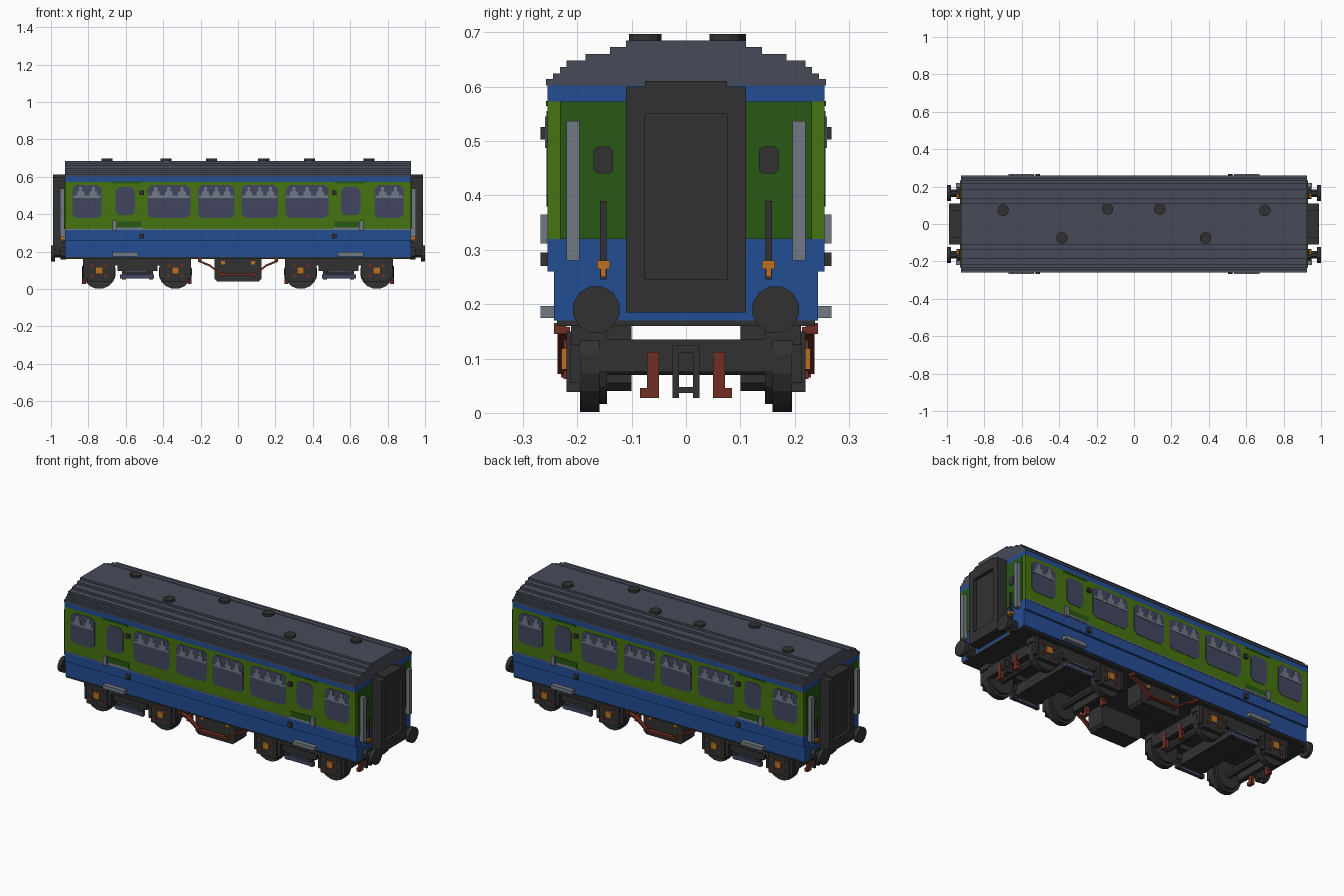
import bpy, bmesh, math
from mathutils import Matrix

if "Cube" in bpy.data.objects:
    bpy.data.objects.remove(bpy.data.objects["Cube"])


def material(name, rgb):
    lin = [((c / 255 + 0.055) / 1.055) ** 2.4 if c > 10 else c / 255 / 12.92 for c in rgb]
    m = bpy.data.materials.new(name)
    m.use_nodes = True
    m.diffuse_color = (*lin, 1)
    m.node_tree.nodes["Principled BSDF"].inputs["Base Color"].default_value = (*lin, 1)
    return m


BLUE = material("blue", (36, 77, 148))
GREEN = material("green", (70, 116, 16))
DARK_GREEN = material("dark green", (40, 88, 19))
ROOF = material("roof grey", (71, 75, 89))
BLACK = material("black", (49, 49, 49))
LIGHT = material("light grey", (114, 122, 133))
GLASS = material("glass", (66, 70, 95))
RED = material("rust red", (112, 47, 35))
ORANGE = material("orange", (184, 112, 36))


def finish(name, bm, mat):
    bmesh.ops.recalc_face_normals(bm, faces=bm.faces)
    me = bpy.data.meshes.new(name)
    bm.to_mesh(me)
    bm.free()
    me.materials.append(mat)
    ob = bpy.data.objects.new(name, me)
    bpy.context.collection.objects.link(ob)
    return ob


def add_box(bm, x0, x1, y0, y1, z0, z1):
    m = Matrix.Translation(((x0 + x1) / 2, (y0 + y1) / 2, (z0 + z1) / 2))
    m = m @ Matrix.Diagonal((abs(x1 - x0), abs(y1 - y0), abs(z1 - z0), 1))
    bmesh.ops.create_cube(bm, size=1, matrix=m)


def boxes(name, mat, items, sx=(1,), sy=(1,)):
    """Boxes (x0,x1,y0,y1,z0,z1), repeated for each x and y sign."""
    bm = bmesh.new()
    for x0, x1, y0, y1, z0, z1 in items:
        for a in sx:
            for b in sy:
                add_box(bm, a * x0, a * x1, b * y0, b * y1, z0, z1)
    return finish(name, bm, mat)


def add_prism(bm, pts, axis, d0, d1):
    """Extrude a closed outline along x, y or z between d0 and d1."""
    put = {"x": lambda u, v, d: (d, u, v), "y": lambda u, v, d: (u, d, v),
           "z": lambda u, v, d: (u, v, d)}[axis]
    lo = [bm.verts.new(put(u, v, d0)) for u, v in pts]
    hi = [bm.verts.new(put(u, v, d1)) for u, v in pts]
    bm.faces.new(lo)
    bm.faces.new(hi[::-1])
    n = len(pts)
    for i in range(n):
        bm.faces.new((lo[i], lo[(i + 1) % n], hi[(i + 1) % n], hi[i]))


def chamfered(u0, u1, v0, v1, c):
    return [(u0 + c, v0), (u1 - c, v0), (u1, v0 + c), (u1, v1 - c),
            (u1 - c, v1), (u0 + c, v1), (u0, v1 - c), (u0, v0 + c)]


def circle(u, v, r, n=16):
    return [(u + r * math.cos(math.tau * (i + .5) / n), v + r * math.sin(math.tau * (i + .5) / n))
            for i in range(n)]


PM = (1, -1)
L, W = 0.925, 0.255

# Body shell in colour bands
boxes("lower_body", BLUE, [(-L, L, -.243, .243, .17, .26), (-L, L, -W, W, .26, .32)])
boxes("green_band", GREEN, [(-L, L, -W, W, .32, .573)])
boxes("cantrail", BLUE, [(-L, L, -W, W, .573, .602)])
boxes("waist_line", LIGHT, [(-L, L, W, W + .002, .315, .321)], sy=PM)
boxes("floor", BLACK, [(-L, L, -.237, .237, .16, .17)])

# Stepped roof
steps = [(.258, .602), (.258, .614), (.245, .614), (.245, .624), (.232, .624), (.232, .636),
         (.22, .636), (.22, .648), (.185, .648), (.185, .66), (.14, .66), (.14, .673),
         (.11, .673), (.11, .685)]
bm = bmesh.new()
add_prism(bm, steps + [(-y, z) for y, z in reversed(steps)], "x", -L, L)
finish("roof", bm, ROOF)

# Roof vents
bm = bmesh.new()
for x, y in [(-.7, .073), (-.385, -.075), (-.142, .08), (.138, .08), (.383, -.075), (.7, .073)]:
    add_prism(bm, circle(x, y, .031, 12), "z", .68, .697)
finish("roof_vents", bm, BLACK)

# Side windows with upper ventilators
wide = [(.73, .885), (.255, .485), (.018, .213)]
glass, frame = bmesh.new(), bmesh.new()
for sx in PM:
    for sy in PM:
        for a, b in wide + [(.55, .655)]:
            door = a == .55
            x0, x1 = sorted((a * sx, b * sx))
            z0, z1 = (.395, .545) if door else (.38, .555)
            add_prism(glass, chamfered(x0, x1, z0, z1, .02), "y", sy * (W - .003), sy * (W + .002))
            if door:
                continue
            y0, y1 = sy * W, sy * (W + .004)
            add_box(frame, x0 + .005, x1 - .005, y0, y1, .487, .499)
            n = max(2, round((x1 - x0) / .075))
            w = (x1 - x0 - .02) / n
            for i in range(n):
                c = x0 + .01 + w * (i + .5)
                add_box(frame, c - w * .3, c + w * .3, y0, y1, .499, .52)
                add_box(frame, c - w * .12, c + w * .12, y0, y1, .52, .545)
finish("window_glass", glass, GLASS)
finish("window_ventilators", frame, LIGHT)

# Door fittings
boxes("door_panels", DARK_GREEN, [(.515, .65, W, W + .003, .323, .36),
                                  (.52, .68, W, W + .003, .565, .574)], PM, PM)
boxes("door_handles", LIGHT, [(.648, .67, W, .268, .312, .365), (.51, .67, W, W + .004, .321, .33)], PM, PM)
boxes("door_steps", LIGHT, [(.535, .672, .24, .268, .175, .197)], PM, PM)
boxes("side_lamps", BLACK, [(.503, .526, W, .268, .503, .526), (.503, .526, W, .268, .27, .295)], PM, PM)

# End walls
boxes("end_panels", DARK_GREEN, [(L, L + .004, .1, .232, .32, .573)], PM, PM)
boxes("end_handrails", LIGHT, [(L, .952, .196, .22, .28, .537)], PM, PM)
boxes("end_pipes", BLACK, [(L, .942, .146, .158, .245, .39)], PM, PM)
boxes("end_taps", ORANGE, [(L, .948, .14, .164, .265, .28), (L, .946, .147, .157, .25, .265)], PM, PM)
bm = bmesh.new()
for sx in PM:
    for sy in PM:
        y0, y1 = sorted((sy * .134, sy * .17))
        add_prism(bm, chamfered(y0, y1, .44, .49, .007), "x", sx * L, sx * (L + .008))
finish("end_lamps", bm, BLACK)

# Gangways with a recessed door
boxes("gangways", BLACK, [(L, .97, -.11, .11, .185, .6), (.97, .988, -.11, -.075, .185, .6),
                          (.97, .988, .075, .11, .185, .6), (.97, .988, -.075, .075, .185, .245),
                          (.97, .988, -.075, .075, .55, .611), (L, .97, -.075, .075, .6, .611)], PM)

# Buffers
bm = bmesh.new()
for sx in PM:
    for sy in PM:
        add_prism(bm, circle(sy * .165, .19, .022, 8), "x", sx * .92, sx * .98)
        add_prism(bm, circle(sy * .165, .19, .034, 8), "x", sx * .92, sx * .95)
        add_prism(bm, circle(sy * .165, .19, .044, 12), "x", sx * .978, sx * 1.0)
finish("buffers", bm, BLACK)

# Wheels and axles
AXLES = (.335, .742)
bm = bmesh.new()
for x in [s * a for s in PM for a in AXLES]:
    for sy in PM:
        add_prism(bm, circle(x, .09, .09), "y", sy * .159, sy * .195)
        add_prism(bm, circle(x, .09, .075), "y", sy * .145, sy * .159)
    add_prism(bm, circle(x, .09, .022, 8), "y", -.15, .15)
finish("wheels", bm, BLACK)

# Bogie frames, cross members and spring planks
frame = [(.25, .83, .195, .212, .125, .162), (.43, .645, .19, .215, .095, .13),
         (.455, .475, .195, .215, .05, .1), (.6, .62, .195, .215, .05, .1)]
for a in AXLES:
    frame += [(a - .085, a + .085, .195, .213, .055, .13), (a - .065, a + .065, .195, .22, .038, .15)]
boxes("bogie_side_frames", BLACK, frame, PM, PM)
boxes("bogie_cross_members", BLACK, [(.8, .828, -.16, .16, .075, .135), (.25, .278, -.16, .16, .075, .135),
                                     (.47, .61, -.2, .2, .07, .13)], PM)
boxes("bogie_supports", BLACK, [(.25, .83, .145, .2, .132, .162)], PM, PM)
boxes("spring_planks", GLASS, [(.45, .63, .2, .22, .055, .078), (.48, .6, .2, .218, .085, .095)], PM, PM)

# Axle boxes with bolts
boxes("axle_boxes", ORANGE, [(a - .019, a + .019, .21, .229, .08, .118) for a in AXLES], PM, PM)
boxes("axle_box_bolts", RED, [(a + dx - .008, a + dx + .008, .21, .225, z, z + .016)
                              for a in AXLES for dx in (-.036, .036) for z in (.062, .118)], PM, PM)

# Brake rigging and couplings at the bogie ends
boxes("brake_hangers", RED, [(x, x + .02, .05, .072, .03, .112) for x in (.812, .248)]
      + [(x, x + .02, .05, .085, .027, .046) for x in (.812, .248)], PM, PM)
boxes("couplings", BLACK, [(.815, .835, .013, .025, .027, .124), (.815, .835, 0, .025, .11, .124),
                           (.815, .835, 0, .025, .037, .048)], PM, PM)

# Underfloor equipment boxes
bm = bmesh.new()
for sy in PM:
    add_prism(bm, [(-.125, .16), (-.125, .055), (-.11, .04), (.11, .04), (.125, .055), (.125, .16)],
              "y", sy * .1, sy * .205)
finish("equipment_boxes", bm, BLACK)
boxes("equipment_valves", ORANGE, [(.07, .092, .2, .212, .13, .15)], PM, PM)

# Truss rods beneath the sole bars
line = [(-.215, .152), (-.15, .125), (-.09, .078), (.09, .078), (.15, .125), (.215, .152)]
bm = bmesh.new()
for sy in PM:
    add_prism(bm, [(x, z - .006) for x, z in line] + [(x, z + .006) for x, z in reversed(line)],
              "y", sy * .213, sy * .236)
finish("truss_rods", bm, RED)
boxes("truss_hangers", RED, [(.195, .215, .22, .243, .145, .165), (.075, .09, .205, .23, .065, .09)], PM, PM)
